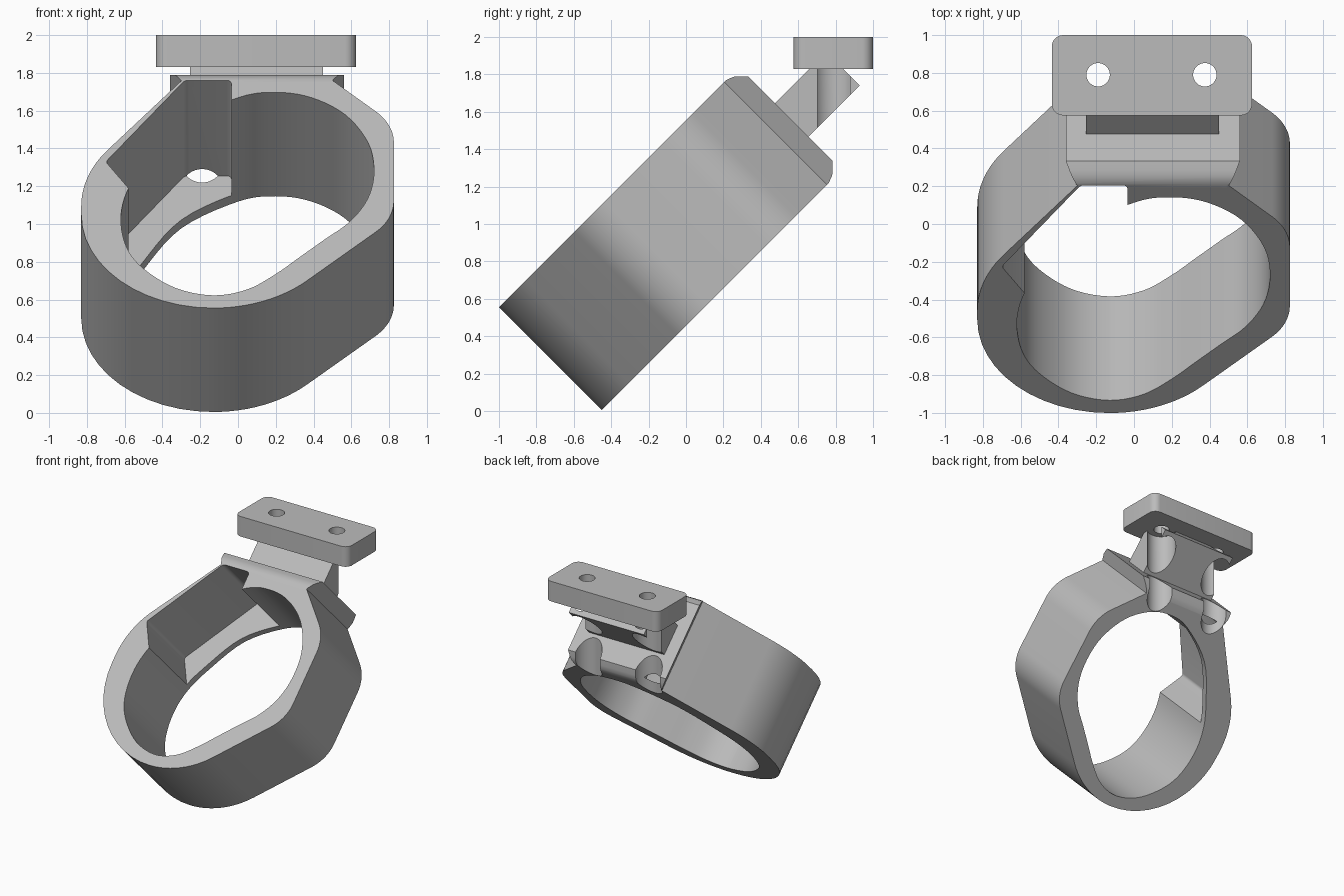
import bpy, bmesh, math
from mathutils import Vector, Matrix

cube = bpy.data.objects.get("Cube")
if cube:
    bpy.data.objects.remove(cube, do_unlink=True)

grey = bpy.data.materials.new("light grey")
grey.use_nodes = True
grey.diffuse_color = (0.5, 0.5, 0.5, 1)
grey.node_tree.nodes["Principled BSDF"].inputs["Base Color"].default_value = (0.5, 0.5, 0.5, 1)

# Tilted frame: x across, v up along the band, w along the band axis (front to back)
S = math.sqrt(0.5)
TILT = Matrix(((1, 0, 0, 0), (0, S, S, 0), (0, S, -S, 0), (0, 0, 0, 1)))
FRONT, BACK = -1.10, -0.322


def fillet(corners, steps=12):
    """Closed outline from (x, y, radius) corners."""
    out = []
    for i, (x, y, r) in enumerate(corners):
        p = Vector((x, y))
        if r == 0:
            out.append(p)
            continue
        a = (Vector(corners[i - 1][:2]) - p).normalized()
        b = (Vector(corners[(i + 1) % len(corners)][:2]) - p).normalized()
        half = a.angle(b) / 2
        centre = p + (a + b).normalized() * (r / math.sin(half))
        start = p + a * (r / math.tan(half)) - centre
        end = p + b * (r / math.tan(half)) - centre
        sweep = start.angle_signed(end)
        for k in range(steps + 1):
            t = -sweep * k / steps
            c, s = math.cos(t), math.sin(t)
            out.append(centre + Vector((start.x * c - start.y * s, start.x * s + start.y * c)))
    return out


def spline(pts, steps=5):
    """Closed smooth curve through the points."""
    pts, out = [Vector(p) for p in pts], []
    n = len(pts)
    for i in range(n):
        a, b, c, d = (pts[(i + k - 1) % n] for k in range(4))
        for k in range(steps):
            t = k / steps
            out.append(0.5 * (2 * b + (c - a) * t + (2 * a - 5 * b + 4 * c - d) * t ** 2
                              + (3 * b - a - 3 * c + d) * t ** 3))
    return out


def prism(name, outline, lo, hi, matrix=Matrix()):
    """Extrude an outline along its third axis."""
    bm = bmesh.new()
    rings = [[bm.verts.new((p[0], p[1], h)) for p in outline] for h in (lo, hi)]
    n = len(outline)
    for ring in rings:
        bm.faces.new(ring)
    for i in range(n):
        j = (i + 1) % n
        bm.faces.new((rings[0][i], rings[0][j], rings[1][j], rings[1][i]))
    bm.transform(matrix)
    bmesh.ops.recalc_face_normals(bm, faces=bm.faces)
    mesh = bpy.data.meshes.new(name)
    bm.to_mesh(mesh)
    bm.free()
    mesh.materials.append(grey)
    obj = bpy.data.objects.new(name, mesh)
    bpy.context.collection.objects.link(obj)
    return obj


def box(name, x, v, w):
    return prism(name, [(x[0], v[0]), (x[1], v[0]), (x[1], v[1]), (x[0], v[1])], *w, TILT)


def circle(x, y, r, n=48):
    return [(x + r * math.cos(math.tau * k / n), y + r * math.sin(math.tau * k / n)) for k in range(n)]


def combine(obj, others, operation="DIFFERENCE"):
    for other in others:
        bpy.context.view_layer.objects.active = obj
        mod = obj.modifiers.new("cut", "BOOLEAN")
        mod.operation, mod.solver, mod.object = operation, "EXACT", other
        bpy.ops.object.modifier_apply(modifier=mod.name)


# Clamp band
band = prism("clamp_band", fillet([
    (-0.83, -0.315, 0.7), (0.16, -0.315, 0.7), (0.825, 0.35, 0.33), (0.825, 1.06, 0.33),
    (0.49, 1.4, 0), (-0.29, 1.4, 0), (-0.83, 0.683, 0.7)]), FRONT, BACK, TILT)

# Mounting pad with eased ends and undercut sides
mid = (FRONT + BACK) / 2
end = [(FRONT, 1.37), (FRONT, 1.40), (-1.085, 1.442), (-1.064, 1.467), (-1.03, 1.5)]
ends = end + [(2 * mid - w, v) for w, v in reversed(end)]
TO_SIDE = TILT @ Matrix(((0, 0, 1, 0), (0, 1, 0, 0), (1, 0, 0, 0), (0, 0, 0, 1)))
pad = prism("mounting_pad", ends, -0.46, 0.46, TO_SIDE)
for vert in pad.data.vertices:
    v = (vert.co.y + vert.co.z) * S
    vert.co.x = 0.1 + vert.co.x * (1 - (1.5 - v) * 1.15)

# Post and drilled top plate
post = box("support_post", (-0.255, 0.45), (1.47, 1.888), (-0.827, -0.573))
r = 0.06
plate = prism("top_plate", fillet([(-0.435, 0.575, r), (0.625, 0.575, r),
                                   (0.625, 1, r), (-0.435, 1, r)], 8), 1.83, 2.0)

# Cutters: through opening, side pocket, screw holes and screwdriver bores
opening = prism("opening_cutter", spline([
    (0.2, -0.06), (0.33, 0.07), (0.46, 0.2), (0.59, 0.33), (0.685, 0.5), (0.72, 0.7),
    (0.69, 0.92), (0.57, 1.13), (0.39, 1.26), (0.2, 1.3), (0, 1.26), (-0.3, 1.06),
    (-0.5, 0.75), (-0.59, 0.55), (-0.62, 0.35), (-0.59, 0.14), (-0.5, -0.02),
    (-0.33, -0.165), (-0.13, -0.22), (0.05, -0.175)]), FRONT - 0.1, BACK + 0.1, TILT)
pocket = prism("pocket_cutter", fillet([
    (-0.58, 0.583, 0), (-0.70, 0.78, 0.03), (-0.282, 1.39, 0.04), (-0.035, 1.39, 0.025),
    (-0.035, 1.2, 0), (0, 0.7, 0)], 5), FRONT - 0.1, -0.385, TILT)
holes, bores = [], []
for x in (-0.19, 0.375):
    holes.append(prism("hole_cutter", circle(x, 0.79, 0.062), 1.6, 2.2))
    bores.append(prism("bore_cutter", circle(x, 0.79, 0.115), 0.9, 1.83))

combine(band, [pad], "UNION")
combine(band, [opening, pocket] + bores)
combine(post, bores + holes)
combine(plate, holes)
for helper in [pad, opening, pocket] + holes + bores:
    bpy.data.objects.remove(helper, do_unlink=True)

for obj in (band, post, plate):
    bpy.ops.object.select_all(action="DESELECT")
    obj.select_set(True)
    bpy.context.view_layer.objects.active = obj
    bpy.ops.object.shade_smooth_by_angle(angle=math.radians(25))
